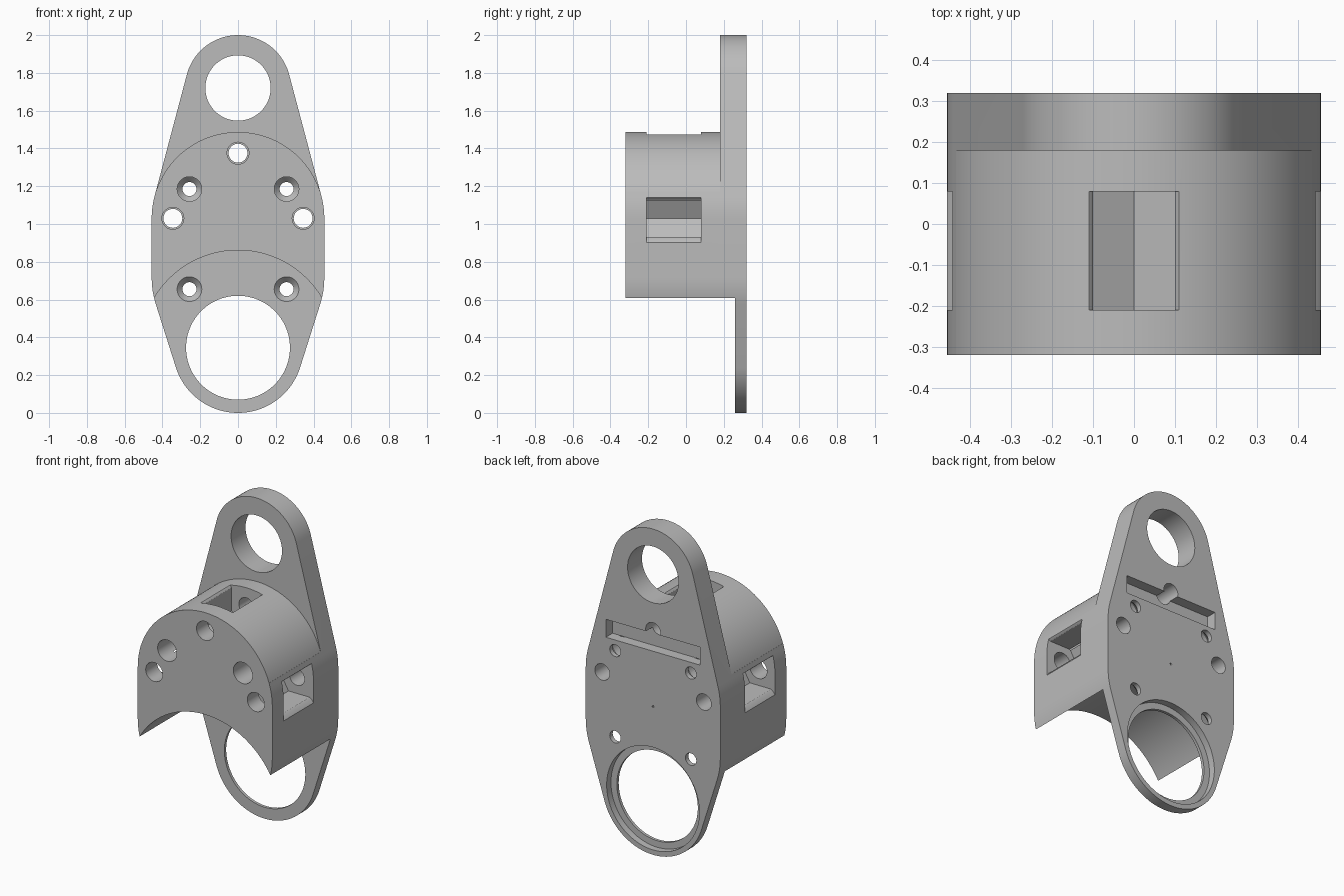
import bpy, bmesh
from math import sin, cos, radians, asin, degrees
from mathutils import Matrix, Vector

if "Cube" in bpy.data.objects:
    bpy.data.objects.remove(bpy.data.objects["Cube"])

FRONT, BACK = -0.32, 0.32
STEP, THIN = 0.18, 0.26          # front faces of the upper and lower plate
R, MID, LOW, TOP = 0.457, 1.03, 0.345, 1.72
R_TOP, R_LOW, Z_BEND = 0.28, 0.345, 0.715
RIM = 0.345                      # radius of the rod hole circle

grey = bpy.data.materials.new("grey")
grey.use_nodes = True
colour = (0.5, 0.5, 0.5, 1)
grey.diffuse_color = colour
grey.node_tree.nodes["Principled BSDF"].inputs["Base Color"].default_value = colour


def arc(z, r, a0, a1, n):
    """Points (x, z) on a circle centred on x = 0."""
    steps = [radians(a0 + (a1 - a0) * i / n) for i in range(n + 1)]
    return [(r * cos(a), z + r * sin(a)) for a in steps]


def prism(name, points, y0, y1):
    """Extrude an (x, z) outline from y0 to y1."""
    bm = bmesh.new()
    face = bm.faces.new([bm.verts.new((x, y0, z)) for x, z in points])
    grown = bmesh.ops.extrude_face_region(bm, geom=[face])["geom"]
    moved = [v for v in grown if isinstance(v, bmesh.types.BMVert)]
    bmesh.ops.translate(bm, verts=moved, vec=(0, y1 - y0, 0))
    return finish(name, bm)


def rod(name, x, z, y0, y1, r0, r1=None, sides=48):
    """Cylinder or cone along y."""
    bm = bmesh.new()
    place = Matrix.Translation((x, (y0 + y1) / 2, z)) @ Matrix.Rotation(radians(-90), 4, "X")
    bmesh.ops.create_cone(bm, cap_ends=True, segments=sides, radius1=r0,
                          radius2=r0 if r1 is None else r1, depth=y1 - y0, matrix=place)
    return finish(name, bm)


def finish(name, bm):
    bmesh.ops.recalc_face_normals(bm, faces=bm.faces[:])
    mesh = bpy.data.meshes.new(name)
    bm.to_mesh(mesh)
    bm.free()
    mesh.materials.append(grey)
    obj = bpy.data.objects.new(name, mesh)
    bpy.context.collection.objects.link(obj)
    return obj


def cut(cutter):
    """Subtract a cutter from the bracket and throw it away."""
    mod = bracket.modifiers.new("cut", "BOOLEAN")
    mod.operation, mod.solver, mod.object = "DIFFERENCE", "EXACT", cutter
    bpy.ops.object.modifier_apply(modifier=mod.name)
    bpy.data.objects.remove(cutter)


# Outline: tangent hull around the lower ring, the body and the top ring
low_a = degrees(asin((R - R_LOW) / (Z_BEND - LOW)))
top_a = degrees(asin((R - R_TOP) / (TOP - MID)))
half = (arc(LOW, R_LOW, -90, -low_a, 24) + arc(Z_BEND, R, -low_a, 0, 6)
        + arc(MID, R, 0, top_a, 6) + arc(TOP, R_TOP, top_a, 90, 24))
mirrored = [(-x, z) for x, z in reversed(half[1:-1])]
bracket = prism("bracket", half + mirrored, FRONT, BACK)
bpy.context.view_layer.objects.active = bracket
bracket.select_set(True)

# Clear the space above the round body, in front of the upper plate
over = arc(MID, R, 18, 162, 64)
z_side = over[0][1]
cut(prism("upper_space", over + [(-0.7, z_side), (-0.7, 2.2), (0.7, 2.2), (0.7, z_side)],
          FRONT - 0.1, STEP))

# Clear the saddle in front of the lower plate
cut(rod("saddle", 0, LOW, FRONT - 0.1, THIN, 0.516, sides=128))

# Large ring holes, the lower one with a recess from the back
cut(rod("top_hole", 0, TOP, 0, 0.5, 0.173, sides=80))
cut(rod("lower_hole", 0, LOW, 0, 0.5, 0.275, sides=96))
cut(rod("lower_recess", 0, LOW, 0.278, 0.5, 0.315, sides=96))

# Hexagonal nut pockets with flared mouths, and rod holes through them
pocket = [(0, RIM - 0.115), (0.1, RIM - 0.058), (0.1, 0.43), (0.108, 0.442), (0.14, 0.466), (0.14, 0.6)]
pocket += [(-u, v) for u, v in reversed(pocket[1:])]
for angle in (-90, 0, 90):
    a = radians(angle)
    turned = [(u * cos(a) - v * sin(a), MID + u * sin(a) + v * cos(a)) for u, v in pocket]
    cut(prism("nut_pocket", turned, -0.21, 0.08))
    x, z = -RIM * sin(a), MID + RIM * cos(a)
    cut(rod("front_rod_hole", x, z, FRONT - 0.1, -0.1, 0.058))
    cut(rod("back_rod_hole", x, z, -0.1, BACK + 0.1, 0.05))

# Countersunk screw holes
for x in (-0.257, 0.257):
    for z in (0.655, 1.185):
        cut(rod("screw_hole", x, z, 0, 0.5, 0.037))
        cut(rod("screw_countersink", x, z, THIN - 0.005, 0.292, 0.07, 0.036))
    cut(rod("screw_bore", x, 1.185, FRONT - 0.1, THIN, 0.065))

# Slot and centre mark in the back
cut(prism("back_slot", [(-0.32, 1.25), (0.32, 1.25), (0.32, 1.36), (-0.32, 1.36)], 0.255, 0.5))
cut(rod("centre_mark", 0, 0.91, 0.3, 0.5, 0.006, sides=12))

bpy.ops.object.shade_smooth_by_angle(angle=radians(30))
